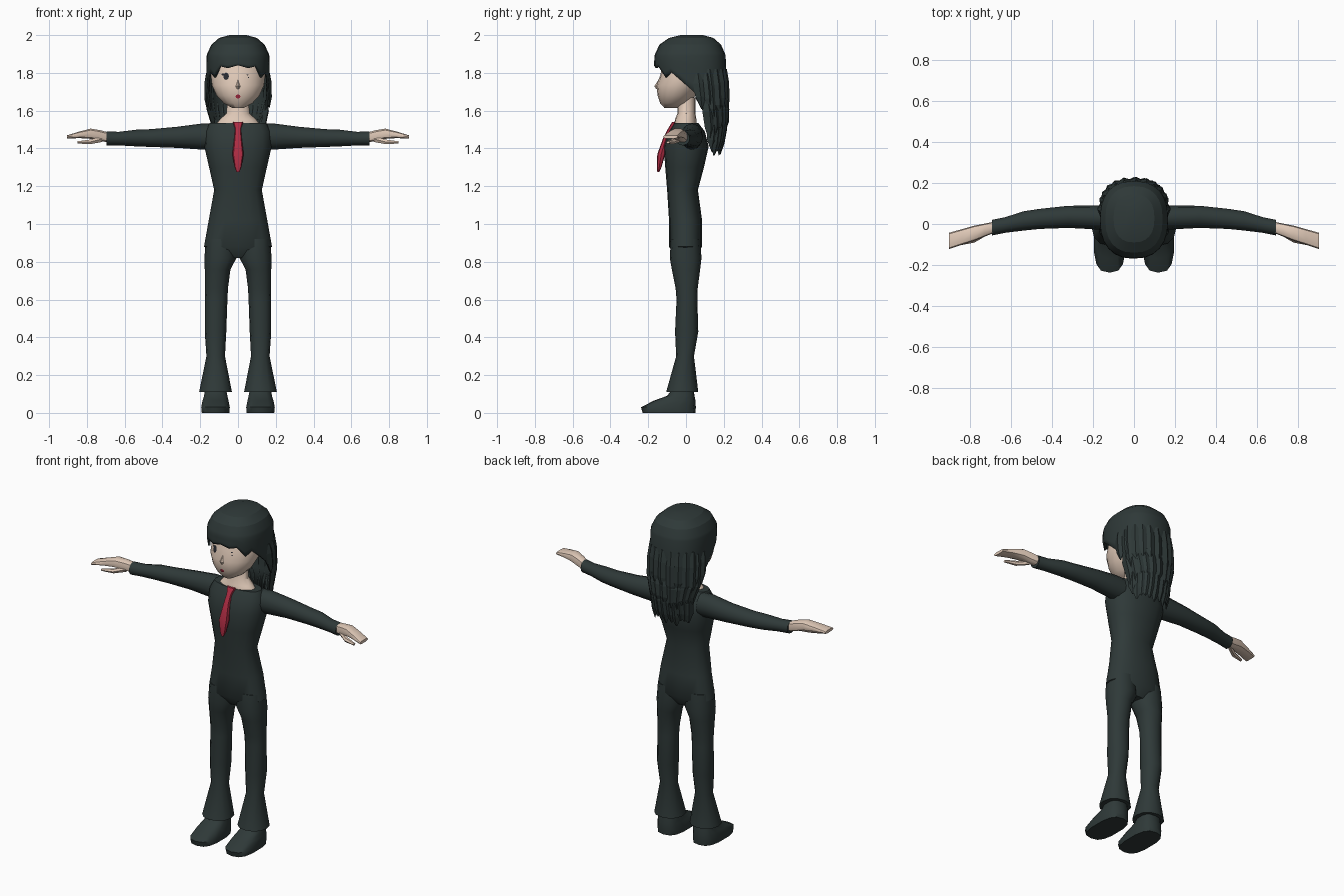
import bpy, bmesh, math, random
from mathutils import Vector

random.seed(4)
if "Cube" in bpy.data.objects:
    bpy.data.objects.remove(bpy.data.objects["Cube"])


def material(name, rgb):
    m = bpy.data.materials.new(name)
    m.use_nodes = True
    m.diffuse_color = (*rgb, 1)
    bsdf = m.node_tree.nodes["Principled BSDF"]
    bsdf.inputs["Base Color"].default_value = (*rgb, 1)
    bsdf.inputs["Roughness"].default_value = 0.9
    return m


DARK = material("dark_slate", (0.028, 0.041, 0.040))
SKIN = material("skin", (0.75, 0.59, 0.48))
RED = material("tie_red", (0.42, 0.025, 0.055))
EYE = material("eye_dark", (0.02, 0.022, 0.03))


def finish(name, bm, mat, angle=None, mirror=False, recalc=True):
    if recalc:
        bmesh.ops.recalc_face_normals(bm, faces=bm.faces)
    me = bpy.data.meshes.new(name)
    bm.to_mesh(me)
    bm.free()
    ob = bpy.data.objects.new(name, me)
    bpy.context.collection.objects.link(ob)
    me.materials.append(mat)
    if angle:
        bpy.ops.object.select_all(action="DESELECT")
        ob.select_set(True)
        bpy.context.view_layer.objects.active = ob
        bpy.ops.object.shade_smooth_by_angle(angle=math.radians(angle))
    if mirror:
        ob.modifiers.new("mirror", "MIRROR")
    return ob


def power(v, p):
    return math.copysign(abs(v) ** (2 / p), v)


def skin_rings(bm, rings, closed=True):
    """Bridge rings of points, capping both ends."""
    vs = [[bm.verts.new(p) for p in r] for r in rings]
    n = len(vs[0])
    for a, b in zip(vs, vs[1:]):
        for i in range(n):
            j = (i + 1) % n
            bm.faces.new((a[i], a[j], b[j], b[i]))
    if closed:
        bm.faces.new(vs[0][::-1])
        bm.faces.new(vs[-1])


def upright(name, mat, rows, n=16, p=2.0, angle=40, mirror=False):
    """Loft up z; row = z, centre x, half width, front y, back y."""
    rings = []
    for z, cx, rx, y0, y1 in rows:
        ring = []
        for i in range(n):
            t = math.tau * i / n
            ring.append((cx + rx * power(math.sin(t), p),
                         (y0 + y1) / 2 - (y1 - y0) / 2 * power(math.cos(t), p), z))
        rings.append(ring)
    bm = bmesh.new()
    skin_rings(bm, rings)
    return finish(name, bm, mat, angle, mirror)


def sideways(name, mat, rows, n=12, p=2.0, angle=40):
    """Mirrored loft along x; row = x, y, z, half depth, half height."""
    rings = [[(x, y + ry * power(math.cos(math.tau * i / n), p),
               z + rz * power(math.sin(math.tau * i / n), p)) for i in range(n)]
             for x, y, z, ry, rz in rows]
    bm = bmesh.new()
    skin_rings(bm, rings)
    return finish(name, bm, mat, angle, True)


def lerp_table(table, z):
    """Interpolate rows sorted by falling first value."""
    if z >= table[0][0]:
        return table[0][1:]
    for a, b in zip(table, table[1:]):
        if z >= b[0]:
            f = (a[0] - z) / (a[0] - b[0])
            return tuple(u + (v - u) * f for u, v in zip(a[1:], b[1:]))
    return table[-1][1:]


# Clothing
upright("torso", DARK, [
    (0.82, 0, 0.07, -0.05, 0.05), (0.88, 0, 0.18, -0.09, 0.085),
    (1.02, 0, 0.155, -0.09, 0.085), (1.18, 0, 0.126, -0.10, 0.063),
    (1.30, 0, 0.153, -0.11, 0.095), (1.41, 0, 0.178, -0.118, 0.12),
    (1.49, 0, 0.175, -0.09, 0.10), (1.535, 0, 0.15, -0.062, 0.065)], p=2.3)
upright("trouser_leg", DARK, [
    (0.11, 0.119, 0.087, -0.105, 0.065), (0.30, 0.118, 0.049, -0.052, 0.042),
    (0.43, 0.119, 0.057, -0.058, 0.065), (0.60, 0.116, 0.060, -0.05, 0.06),
    (0.66, 0.114, 0.061, -0.055, 0.062), (0.76, 0.108, 0.068, -0.075, 0.075),
    (0.82, 0.093, 0.085, -0.086, 0.082), (0.92, 0.09, 0.08, -0.08, 0.075)],
    n=12, p=2.2, mirror=True)
upright("shoe", DARK, [
    (0.0, 0.119, 0.074, -0.23, 0.05), (0.03, 0.119, 0.077, -0.238, 0.052),
    (0.065, 0.119, 0.07, -0.17, 0.05), (0.09, 0.118, 0.063, -0.10, 0.045),
    (0.13, 0.118, 0.055, -0.07, 0.04)], n=14, p=2.8, mirror=True)
sideways("sleeve", DARK, [
    (0.13, 0.03, 1.462, 0.06, 0.07), (0.19, 0.032, 1.463, 0.058, 0.069),
    (0.32, 0.035, 1.459, 0.054, 0.056), (0.46, 0.025, 1.455, 0.049, 0.047),
    (0.54, 0.015, 1.455, 0.047, 0.044), (0.63, -0.005, 1.452, 0.038, 0.036),
    (0.695, -0.018, 1.453, 0.038, 0.037)])

# Hands
sideways("hand", SKIN, [
    (0.67, -0.012, 1.455, 0.026, 0.026), (0.73, -0.03, 1.468, 0.032, 0.030),
    (0.78, -0.045, 1.478, 0.037, 0.028), (0.84, -0.063, 1.472, 0.038, 0.018),
    (0.905, -0.083, 1.461, 0.040, 0.009)], n=10, p=2.8)
sideways("thumb", SKIN, [
    (0.72, -0.04, 1.45, 0.016, 0.018), (0.78, -0.075, 1.435, 0.016, 0.014),
    (0.85, -0.095, 1.432, 0.009, 0.007)], n=6)

# Neck and face
upright("neck", SKIN, [
    (1.53, 0, 0.115, -0.062, 0.055), (1.555, 0, 0.095, -0.058, 0.055),
    (1.585, 0, 0.062, -0.045, 0.05), (1.67, 0, 0.055, -0.045, 0.05)])
FACE = [(1.93, 0, 0.10, -0.09, 0.11), (1.86, 0, 0.138, -0.125, 0.14),
        (1.79, 0, 0.146, -0.135, 0.13), (1.735, 0, 0.14, -0.157, 0.10),
        (1.68, 0, 0.115, -0.15, 0.05), (1.64, 0, 0.078, -0.137, 0.01),
        (1.615, 0, 0.032, -0.115, -0.04)]
upright("head", SKIN, FACE[::-1], n=18)
upright("nose", SKIN, [(1.715, 0, 0.012, -0.158, -0.12), (1.73, 0, 0.014, -0.168, -0.12),
                       (1.77, 0, 0.005, -0.142, -0.12)], n=6)


def face_plate(name, mat, pieces):
    """Thin plates on the face; piece = x, z, half width, half height."""
    bm = bmesh.new()
    for x, z, w, h in pieces:
        vs = []
        for i in range(8):
            px = x + w * math.cos(math.tau * i / 8)
            pz = z + h * math.sin(math.tau * i / 8)
            _, rx, y0, y1 = lerp_table(FACE, pz)
            y = (y0 + y1) / 2 - (y1 - y0) / 2 * math.sqrt(max(0, 1 - (px / rx) ** 2))
            vs.append(bm.verts.new((px, y - 0.005, pz)))
        bm.faces.new(vs)
    finish(name, bm, mat, recalc=False)


face_plate("right_eye", EYE, [(-0.063, 1.782, 0.015, 0.02), (-0.078, 1.792, 0.01, 0.006)])
face_plate("left_eye", EYE, [(0.05, 1.79, 0.006, 0.003), (0.056, 1.776, 0.004, 0.003)])
face_plate("mouth", RED, [(0, 1.675, 0.013, 0.011)])

# Tie
upright("tie", RED, [
    (1.275, 0, 0.008, -0.152, -0.142), (1.30, 0, 0.018, -0.154, -0.13),
    (1.37, 0, 0.03, -0.152, -0.11), (1.46, 0, 0.019, -0.119, -0.09),
    (1.505, 0, 0.016, -0.095, -0.06), (1.54, 0, 0.028, -0.074, -0.045)],
    n=8, p=3, angle=25)

# Hair outline by height: half width, front y, back y
HAIR = [(2.0, 0.045, -0.03, 0.09), (1.985, 0.10, -0.09, 0.145),
        (1.95, 0.14, -0.14, 0.185), (1.905, 0.162, -0.162, 0.205),
        (1.84, 0.164, -0.166, 0.21), (1.62, 0.162, -0.11, 0.212),
        (1.54, 0.135, -0.06, 0.208), (1.36, 0.125, -0.02, 0.175)]


def hair_point(t, z, scale=1.0):
    rx, y0, y1 = lerp_table(HAIR, z)
    return Vector((scale * rx * power(math.sin(t), 2.4),
                   (y0 + y1) / 2 - scale * (y1 - y0) / 2 * power(math.cos(t), 2.4), z))


# Hair cap with a ragged fringe, hanging lower towards the back
HEM = [1.84, 1.825, 1.835, 1.775, 1.805, 1.76, 1.70, 1.60, 1.55, 1.50, 1.47, 1.45, 1.44]
bm = bmesh.new()
rings = []
for row in HAIR[:4]:
    rings.append([hair_point(math.tau * i / 24, row[0]) for i in range(24)])
for k in range(5):
    rings.append([hair_point(math.tau * i / 24, 1.89 + (HEM[min(i, 24 - i)] - 1.89) * k / 4, 1.02)
                  for i in range(24)])
skin_rings(bm, rings, closed=False)
bm.verts.ensure_lookup_table()
bm.faces.new([bm.verts[i] for i in range(24)])
cap = finish("hair_cap", bm, DARK, 20)
thick = cap.modifiers.new("thickness", "SOLIDIFY")
thick.thickness = 0.012
thick.offset = -1


# Layered pointed locks over the sides and back
def lock(bm, deg, top, bottom, width, flare):
    t = math.radians(deg)
    rings = []
    for f, w in ((0, 0.5), (0.3, 1.0), (0.7, 0.85), (1, 0.15)):
        z = top + (bottom - top) * f
        s = 0.99 + flare * f
        mid = hair_point(t, z, s)
        side = hair_point(t + 0.05, z, s) - hair_point(t - 0.05, z, s)
        side.normalize()
        out = Vector((-side.y, side.x, 0))
        if out.dot(Vector((math.sin(t), -math.cos(t), 0))) < 0:
            out = -out
        rings.append([mid + side * width * w, mid + out * 0.016 * w,
                      mid - side * width * w, mid - out * 0.016 * w])
    skin_rings(bm, rings)


bm = bmesh.new()
for sign in (-1, 1):
    for deg in (98, 112):
        lock(bm, sign * deg, 1.80, 1.62 + random.uniform(-0.02, 0.02), 0.032, 0.05)
for deg in range(118, 243, 15):
    lock(bm, deg, 1.82, 1.56 + random.uniform(-0.05, 0.05), 0.034, 0.06)
for deg in range(110, 251, 14):
    lock(bm, deg, 1.66, 1.47 + random.uniform(-0.03, 0.03), 0.036, 0.07)
for deg in range(118, 243, 12):
    lock(bm, deg, 1.56, 1.38 + random.uniform(-0.02, 0.02), 0.036, 0.05)
finish("hair_locks", bm, DARK)
